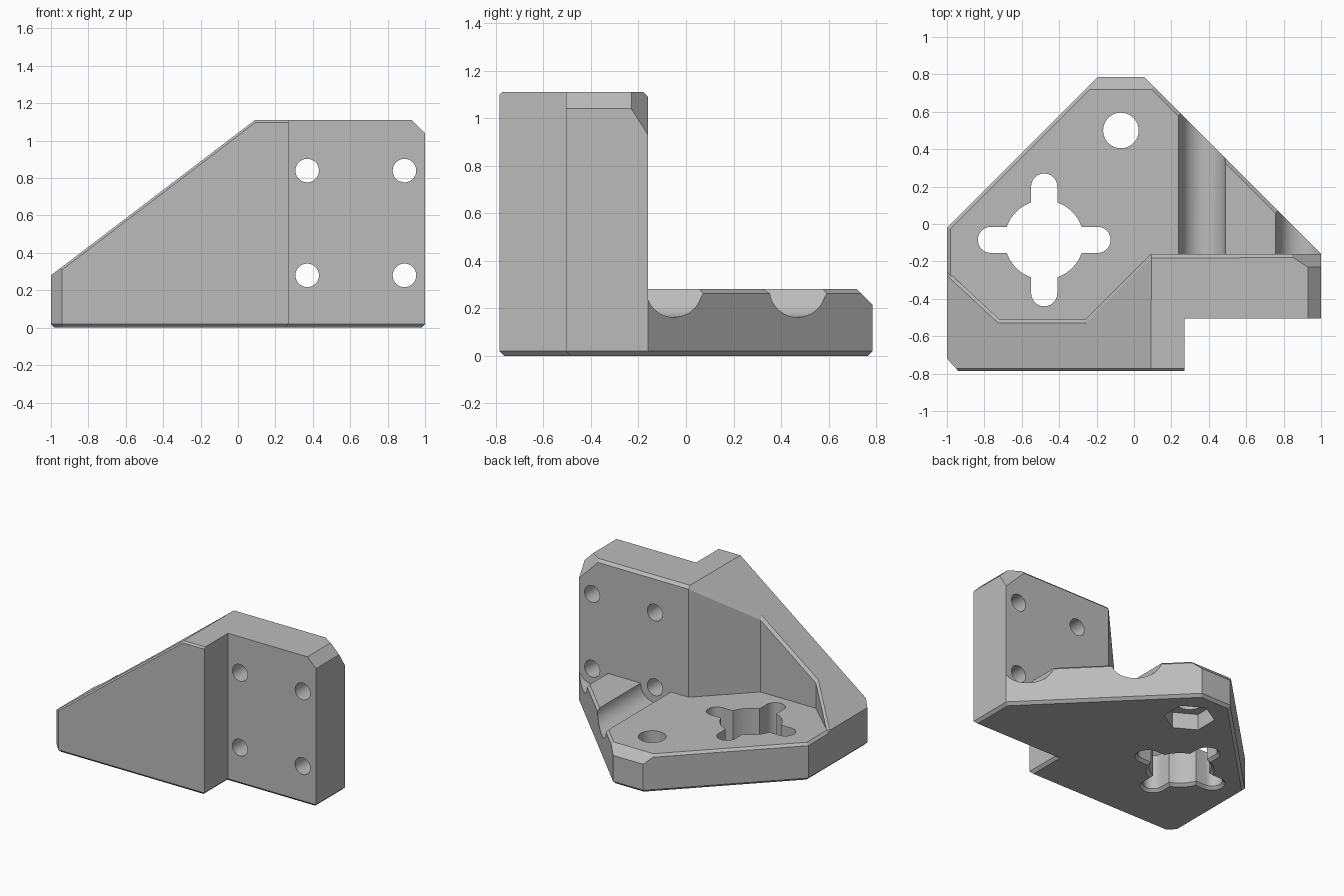
import bpy, bmesh, math
from mathutils import Vector

cube = bpy.data.objects.get("Cube")
if cube:
    bpy.data.objects.remove(cube)

grey = bpy.data.materials.new("plain_grey")
grey.use_nodes = True
GREY = (0.5, 0.5, 0.5, 1)
grey.diffuse_color = GREY
grey.node_tree.nodes["Principled BSDF"].inputs["Base Color"].default_value = GREY


def loft(bm, low, high):
    """Solid between two matching 3D outlines."""
    a = [bm.verts.new(p) for p in low]
    b = [bm.verts.new(p) for p in high]
    bm.faces.new(a)
    bm.faces.new(b)
    for i in range(len(a)):
        j = (i + 1) % len(a)
        bm.faces.new((a[i], a[j], b[j], b[i]))
    bmesh.ops.recalc_face_normals(bm, faces=bm.faces)


def prism(outline, z0, z1):
    bm = bmesh.new()
    loft(bm, [(x, y, z0) for x, y in outline], [(x, y, z1) for x, y in outline])
    return bm


def slice_off(bm, point, normal):
    """Remove everything on the normal side of a plane and cap the cut."""
    bmesh.ops.bisect_plane(bm, geom=bm.verts[:] + bm.edges[:] + bm.faces[:], dist=1e-4,
                           plane_co=point, plane_no=Vector(normal).normalized(),
                           clear_outer=True)
    bmesh.ops.holes_fill(bm, edges=[e for e in bm.edges if e.is_boundary])
    bmesh.ops.recalc_face_normals(bm, faces=bm.faces)


def chamfer(bm, size, rule):
    """Bevel edges whose (upper, side) face pair satisfies the rule."""
    bm.normal_update()
    chosen = []
    for e in bm.edges:
        if len(e.link_faces) == 2:
            f, g = sorted(e.link_faces, key=lambda q: -abs(q.normal.z))
            if abs(g.normal.z) < 0.1 and rule(f.normal, g.normal, (e.verts[0].co + e.verts[1].co) / 2):
                chosen.append(e)
    bmesh.ops.bevel(bm, geom=chosen, offset=size, offset_type='OFFSET', segments=1,
                    profile=0.5, affect='EDGES', clamp_overlap=False)


def make(name, bm):
    mesh = bpy.data.meshes.new(name)
    bm.to_mesh(mesh)
    bm.free()
    mesh.materials.append(grey)
    ob = bpy.data.objects.new(name, mesh)
    bpy.context.scene.collection.objects.link(ob)
    return ob


def combine(target, other, operation):
    mod = target.modifiers.new(operation, 'BOOLEAN')
    mod.operation, mod.object, mod.solver = operation, other, 'EXACT'
    bpy.context.view_layer.objects.active = target
    bpy.ops.object.modifier_apply(modifier=mod.name)
    bpy.data.objects.remove(other)


def ring(cx, cy, r, n, start=0.0):
    return [(cx + r * math.cos(start + math.tau * i / n),
             cy + r * math.sin(start + math.tau * i / n)) for i in range(n)]


def along_y(section, y0, y1):
    """Prism of an x-z section running along y."""
    bm = bmesh.new()
    loft(bm, [(x, y0, z) for x, z in section], [(x, y1, z) for x, z in section])
    return bm


def cross(grow):
    """Round opening with four round-ended arms."""
    w, r, reach, pts = 0.07 + grow, 0.212 + grow, 0.285, []
    gap = math.asin(w / r)
    for k in range(4):
        turn = k * math.pi / 2
        for i in range(13):
            t = -math.pi / 2 + math.pi * i / 12
            p = Vector((reach + w * math.cos(t), w * math.sin(t), 0))
            c, s = math.cos(turn), math.sin(turn)
            pts.append((p.x * c - p.y * s, p.x * s + p.y * c))
        for i in range(9):
            t = turn + gap + (math.pi / 2 - 2 * gap) * i / 8
            pts.append((r * math.cos(t), r * math.sin(t)))
    return [(x - 0.48, y - 0.085) for x, y in pts]


PLATE, TOP = 0.28, 1.11
front_edge = [(-1, -0.72), (-0.94, -0.785), (0.27, -0.785), (0.27, -0.505), (1, -0.505), (1, -0.16)]

# Base plate with chamfered rim
bm = prism(front_edge + [(0.055, 0.785), (-0.195, 0.785), (-1, -0.02)], 0, PLATE)
slice_off(bm, (0, 0.785, 0.215), (0, 1, 1))
chamfer(bm, 0.02, lambda f, g, c: f.normalized().z < -0.9)
chamfer(bm, 0.018, lambda f, g, c: f.z > 0.9 and c.z > 0.2 and c.y > -0.4
        and (g.y > 0.5 or g.x < -0.9))
bracket = make("corner_bracket", bm)

# Upright wall with sloping top and chamfered corners
bm = prism(front_edge + [(0.09, -0.16), (-0.26, -0.51), (-0.72, -0.51), (-1, -0.25)], 0.1, TOP)
slice_off(bm, (-1, 0, PLATE), (PLATE - TOP, 0, 1.09))
slice_off(bm, (1, 0, 1.04), (0.07, 0, 0.07))
chamfer(bm, 0.02, lambda f, g, c: f.z > 0.3 and g.y > 0.5)
chamfer(bm, 0.012, lambda f, g, c: f.z > 0.3 and g.y < -0.9 and c.y < -0.7)
slice_off(bm, (1, -0.16, 0.93), (0.49, 0.77, 0.49))
combine(bracket, make("upright_wall", bm), 'UNION')

# Screw holes and screw-head grooves
for x in (0.37, 0.89):
    for z in (PLATE, 0.84):
        combine(bracket, make("screw_hole", along_y(ring(x, z, 0.063, 32), -1, 0)), 'DIFFERENCE')
    groove = along_y(ring(x, PLATE, 0.118, 48), -0.16, 1)
    combine(bracket, make("groove", groove), 'DIFFERENCE')
    flare = [(x - 0.135, 0.285), (x - 0.11, 0.24), (x, 0.24), (x, 0.285)]
    combine(bracket, make("groove_flare", along_y(flare, -0.16, 1)), 'DIFFERENCE')

# Bolt hole with hexagonal nut pocket underneath
combine(bracket, make("bolt_hole", prism(ring(-0.07, 0.5, 0.095, 48), -0.1, 0.5)), 'DIFFERENCE')
combine(bracket, make("nut_pocket", prism(ring(-0.07, 0.5, 0.175, 6, math.pi / 6), -0.1, 0.12)),
        'DIFFERENCE')

# Cross-shaped opening, flared at the underside
combine(bracket, make("cross_opening", prism(cross(0), -0.1, 0.5)), 'DIFFERENCE')
bm = bmesh.new()
loft(bm, [(x, y, -0.01) for x, y in cross(0.03)], [(x, y, 0.021) for x, y in cross(-0.001)])
combine(bracket, make("cross_flare", bm), 'DIFFERENCE')

# Smooth the round holes, keep corners crisp
bpy.ops.object.select_all(action='DESELECT')
bracket.select_set(True)
bpy.context.view_layer.objects.active = bracket
bpy.ops.object.shade_smooth_by_angle(angle=math.radians(25))
